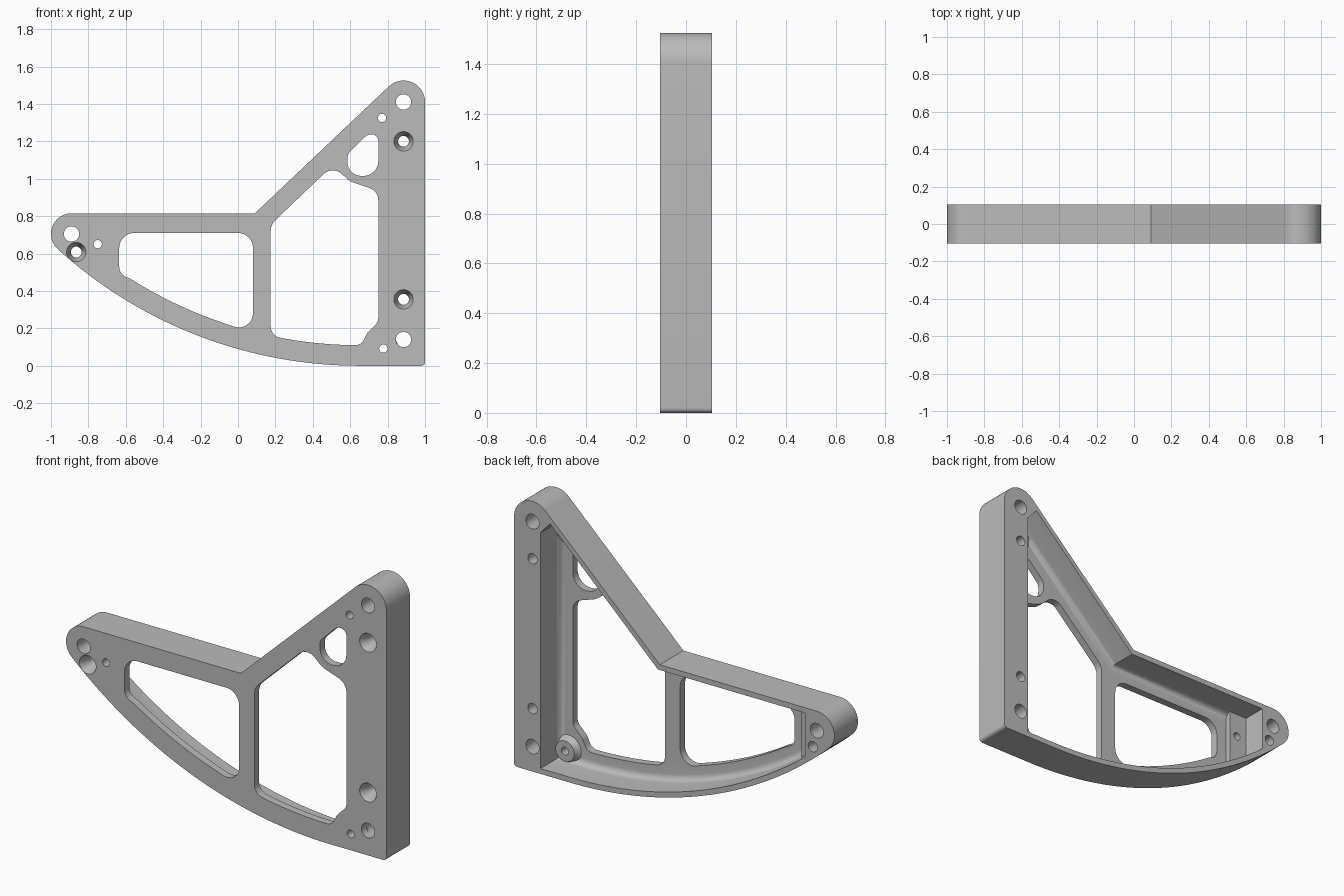
import bpy, bmesh, math
from mathutils import Vector

if "Cube" in bpy.data.objects:
    bpy.data.objects.remove(bpy.data.objects["Cube"])

FRONT, BACK, FLOOR, PAD = -0.105, 0.105, -0.062, -0.03
FILLET = 0.035
SWEEP, SWEEP_R = (0.65, 2.4), 2.4      # centre and radius of the curved underside
TIP, TOP = (-0.89, 0.705), (0.885, 1.41)

metal = bpy.data.materials.new("plain grey")
metal.use_nodes = True
grey = (0.5, 0.5, 0.5, 1)
metal.diffuse_color = grey
metal.node_tree.nodes["Principled BSDF"].inputs["Base Color"].default_value = grey


def arc(c, r, a0, a1, n):
    angles = [math.radians(a0 + (a1 - a0) * i / n) for i in range(n + 1)]
    return [(c[0] + r * math.cos(a), c[1] + r * math.sin(a)) for a in angles]


def circle(c, r, n=40):
    return arc(c, r, 0, 360, n)[:-1]


def sweep(depth, x0, x1, n=24):
    """Points on the underside curve, moved inward by depth, from x0 to x1."""
    r = SWEEP_R - depth
    xs = [x0 + (x1 - x0) * i / n for i in range(n + 1)]
    return [(x, SWEEP[1] - math.sqrt(r * r - (x - SWEEP[0]) ** 2)) for x in xs]


def rounded(points, n=10):
    """Polygon whose (x, z, radius) corners become arcs; (x, z) stays sharp."""
    out = []
    for i, p in enumerate(points):
        if len(p) == 2:
            out.append(p)
            continue
        q = Vector(p[:2])
        u = (Vector(points[i - 1][:2]) - q).normalized()
        v = (Vector(points[(i + 1) % len(points)][:2]) - q).normalized()
        half = math.acos(u.dot(v)) / 2
        c = q + (u + v).normalized() * p[2] / math.sin(half)
        d = p[2] / math.tan(half)
        a, b = q + u * d - c, q + v * d - c
        out += [tuple(c + a.lerp(b, k / n).normalized() * p[2]) for k in range(n + 1)]
    return out


def inset(poly, d):
    """Mitred inward offset of a counter-clockwise polygon."""
    out = []
    for i, p in enumerate(poly):
        p = Vector(p)
        e = (p - Vector(poly[i - 1])).normalized()
        f = (Vector(poly[(i + 1) % len(poly)]) - p).normalized()
        m, k = Vector((-e.y, e.x)), Vector((-f.y, f.x))
        out.append(tuple(p + (m + k) * d / (1 + m.dot(k))))
    return out


def straight(outline, y0, y1):
    return [(outline, y0), (outline, y1)]


def solid(name, walls):
    """Walls are lists of (outline, y) rings; end rings at equal y share one flat cap."""
    bm = bmesh.new()
    caps = {}
    for rings in walls:
        loops = [[bm.verts.new((x, y, z)) for x, z in outline] for outline, y in rings]
        n = len(loops[0])
        for a, b in zip(loops, loops[1:]):
            for i in range(n):
                j = (i + 1) % n
                bm.faces.new((a[i], a[j], b[j], b[i]))
        for loop, y in ((loops[0], rings[0][1]), (loops[-1], rings[-1][1])):
            caps.setdefault(round(y, 4), []).extend(
                bm.edges.get((loop[i - 1], loop[i])) for i in range(n))
    for edges in caps.values():
        bmesh.ops.triangle_fill(bm, use_beauty=True, use_dissolve=False,
                                edges=edges, normal=(0, -1, 0))
    bmesh.ops.recalc_face_normals(bm, faces=bm.faces[:])
    mesh = bpy.data.meshes.new(name)
    bm.to_mesh(mesh)
    bm.free()
    mesh.materials.append(metal)
    ob = bpy.data.objects.new(name, mesh)
    bpy.context.scene.collection.objects.link(ob)
    return ob


# Outer outline
tip_angle = math.degrees(math.atan2(TIP[1] - SWEEP[1], TIP[0] - SWEEP[0])) % 360
outline = arc(SWEEP, SWEEP_R, tip_angle, 270, 48)
outline += arc((0.98, 0.02), 0.02, 270, 360, 6)
outline += arc(TOP, 0.115, 0, 133.7, 24)
outline += [(0.09, 0.815)]
outline += arc(TIP, 0.11, 90, tip_angle, 24)[:-1]
walls = [straight(outline, FRONT, BACK)]

# Hollow back with a filleted floor, leaving a thin rim, solid column and solid tip
pocket = sweep(0.03, -0.815, 0.65, 40) + [(0.835, 0.03), (0.835, 1.36), (0.775, 1.428),
                                          (0.102, 0.785), (-0.815, 0.785)]
rings = [(pocket, BACK)]
for step in range(7):
    t = math.radians(15 * step)
    rings.append((inset(pocket, FILLET * (1 - math.cos(t))),
                  FLOOR + FILLET * (1 - math.sin(t))))
walls.append(rings)

# Window openings through the front plate
left_window = rounded([(-0.635, 0.71, 0.08), (-0.635, 0.49, 0.06)]
                      + sweep(0.11, -0.575, -0.06)
                      + [(0.08, 0.175, 0.075), (0.08, 0.71, 0.08)])
right_window = rounded([(0.175, 0.755, 0.08), (0.175, 0.16, 0.06)]
                       + sweep(0.11, 0.26, 0.6)
                       + [(0.66, 0.11, 0.05), (0.69, 0.175, 0.05), (0.75, 0.235, 0.05),
                          (0.75, 0.935, 0.07), (0.6, 0.985, 0.12), (0.505, 1.07, 0.07)])
upper_window = rounded([(0.75, 1.24, 0.035), (0.75, 1.015, 0.08), (0.585, 1.015, 0.075),
                        (0.585, 1.13, 0.05), (0.69, 1.235, 0.05)])
walls += [straight(w, FRONT, FLOOR) for w in (left_window, right_window, upper_window)]

# Plain holes through the full depth, and small ones through the plate
small_holes = [(0.77, 1.325), (0.777, 0.092), (-0.75, 0.65)]
walls += [straight(circle(c, 0.041), FRONT, BACK) for c in (TOP, (0.885, 0.14), TIP)]
walls += [straight(circle(c, 0.022), FRONT, FLOOR) for c in small_holes]

# Countersunk screw holes
for c in ((0.885, 1.2), (0.885, 0.355), (-0.865, 0.608)):
    walls.append([(circle(c, 0.052), FRONT), (circle(c, 0.029), -0.05),
                  (circle(c, 0.029), BACK)])

parts = [solid("bracket_frame", walls)]

# Raised pads behind the small holes
pad_names = ("upper_pad", "lower_pad", "tip_pad")
tip_pad = [(-0.83, 0.53), (-0.70, 0.44), (-0.70, 0.8), (-0.83, 0.8)]
for label, c in zip(pad_names, small_holes):
    side = [(circle(c, 0.08), FLOOR), (circle(c, 0.065), -0.048), (circle(c, 0.058), PAD)]
    if label == "tip_pad":
        side = straight(tip_pad, FLOOR, PAD)
    parts.append(solid(label, [side, straight(circle(c, 0.022), FLOOR, PAD)]))

bpy.ops.object.select_all(action="DESELECT")
for part in parts:
    part.select_set(True)
bpy.context.view_layer.objects.active = parts[0]
bpy.ops.object.shade_smooth_by_angle(angle=math.radians(30))
